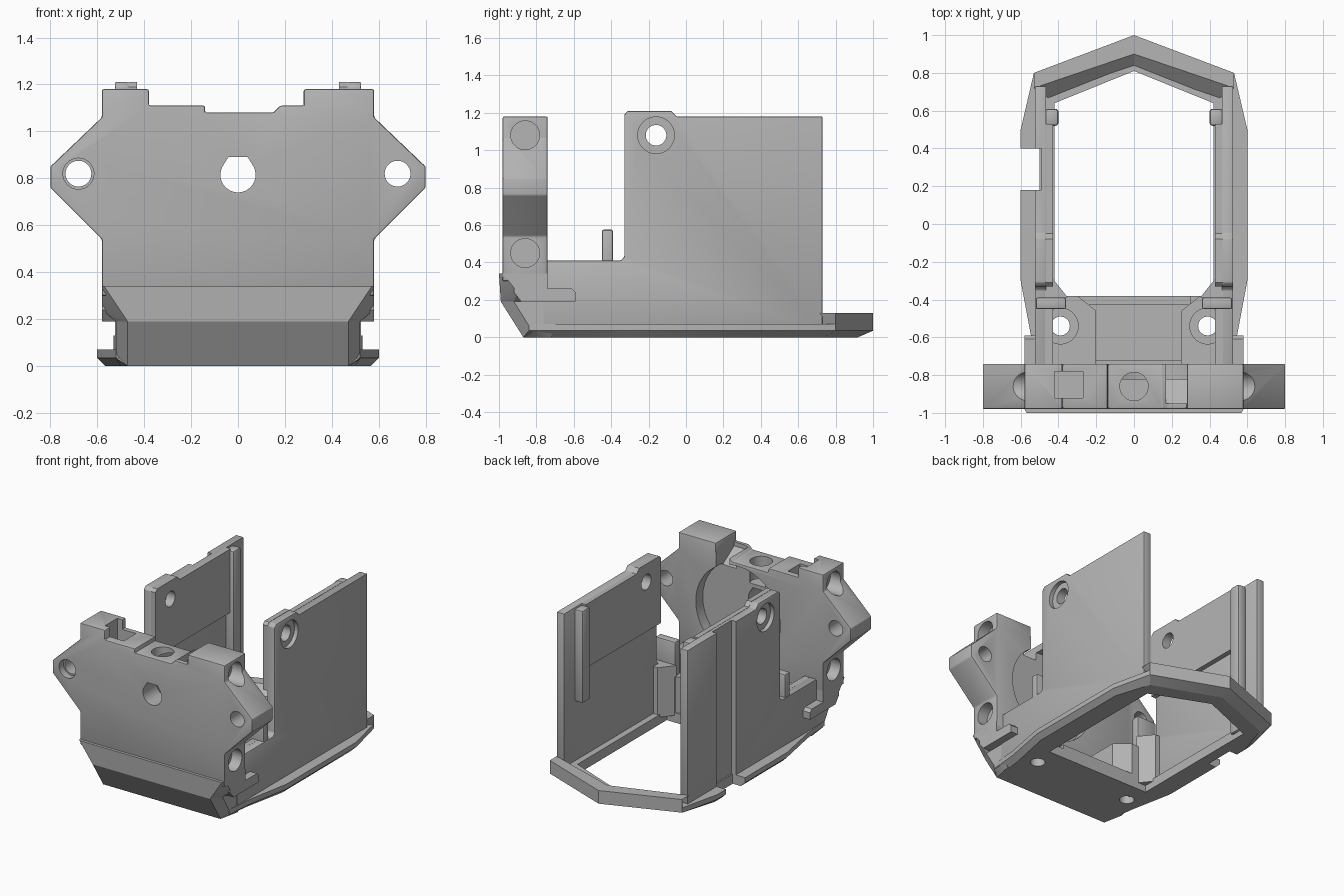
import bpy, bmesh
from math import cos, sin, radians, tau

cube = bpy.data.objects.get("Cube")
if cube:
    bpy.data.objects.remove(cube, do_unlink=True)

grey = bpy.data.materials.new("plain grey")
grey.use_nodes = True
grey.diffuse_color = (0.46, 0.46, 0.46, 1)
grey.node_tree.nodes["Principled BSDF"].inputs["Base Color"].default_value = (0.46, 0.46, 0.46, 1)
parts = []


def finish(name, bm):
    bmesh.ops.recalc_face_normals(bm, faces=bm.faces)
    mesh = bpy.data.meshes.new(name)
    bm.to_mesh(mesh)
    bm.free()
    mesh.materials.append(grey)
    obj = bpy.data.objects.new(name, mesh)
    bpy.context.collection.objects.link(obj)
    parts.append(obj)
    return obj


def loft(name, rings):
    """Solid skinned between 3D rings of equal length."""
    bm = bmesh.new()
    loops = [[bm.verts.new(p) for p in ring] for ring in rings]
    for a, b in zip(loops, loops[1:]):
        for i in range(len(a)):
            j = (i + 1) % len(a)
            bm.faces.new((a[i], a[j], b[j], b[i]))
    bm.faces.new(loops[0])
    bm.faces.new(loops[-1])
    return finish(name, bm)


def prism(name, pts, axis, a, b):
    """Extrude a 2D outline along an axis from a to b."""
    put = {"x": lambda u, v, t: (t, u, v),
           "y": lambda u, v, t: (u, t, v),
           "z": lambda u, v, t: (u, v, t)}[axis]
    return loft(name, [[put(u, v, t) for u, v in pts] for t in (a, b)])


def box(name, x0, x1, y0, y1, z0, z1):
    return prism(name, [(x0, y0), (x1, y0), (x1, y1), (x0, y1)], "z", z0, z1)


def cyl(axis, u, v, r, a, b):
    return prism("bore", [(u + r * cos(tau * i / 40), v + r * sin(tau * i / 40))
                          for i in range(40)], axis, a, b)


def hull(name, pts):
    """Convex solid mirrored across x."""
    bm = bmesh.new()
    for x, y, z in pts:
        bm.verts.new((x, y, z))
        bm.verts.new((-x, y, z))
    bmesh.ops.convex_hull(bm, input=bm.verts)
    return finish(name, bm)


def cut(obj, cutters, bevel=0):
    """Soften edges, subtract the cutters, then discard them."""
    if bevel:
        m = obj.modifiers.new("soften", "BEVEL")
        m.width, m.segments, m.limit_method = bevel, 2, "ANGLE"
    for c in cutters:
        m = obj.modifiers.new("cut", "BOOLEAN")
        m.object, m.operation, m.solver = c, "DIFFERENCE", "EXACT"
    dg = bpy.context.evaluated_depsgraph_get()
    mesh = bpy.data.meshes.new_from_object(obj.evaluated_get(dg))
    obj.modifiers.clear()
    obj.data = mesh
    for c in cutters:
        parts.remove(c)
        bpy.data.objects.remove(c, do_unlink=True)


def mirrored(half):
    """Close a half outline that starts on the centre line."""
    return half + [(-x, y) for x, y in reversed(half) if x > 0]


# Base frame with chamfered underside and pointed rear
foot = mirrored([(0, .92), (.48, .74), (.565, .48), (.565, -.3), (.5, -.62), (.47, -.87)])
rim = mirrored([(0, 1), (.53, .8), (.6, .5), (.6, -.3), (.54, -.62), (.52, -.84)])
frame = loft("base_frame", [[(x, y, z) for x, y in o]
                            for o, z in ((foot, 0), (rim, .035), (rim, .07))])
opening = mirrored([(0, .81), (.42, .64), (.42, -.38)])
cut(frame, [prism("opening", opening, "z", -.1, .2),
            box("notch", -.8, -.5, .18, .4, -.1, .2),
            cyl("z", .39, -.54, .05, -.1, .2), cyl("z", -.39, -.54, .05, -.1, .2)])

# Raised rear chevron, sloping inward
outer = [(-.53, .8), (0, 1), (.53, .8)]
loft("rear_chevron", [
    [(x, y, .05) for x, y in outer] + [(.43, .65, .05), (0, .82, .05), (-.43, .65, .05)],
    [(x, y, .13) for x, y in outer] + [(.53, .72, .13), (0, .9, .13), (-.53, .72, .13)]])

# Chamfered nose under the front plate
hull("nose_lower", [(.47, -.87, 0), (.5, -.72, 0), (.52, -.82, .03), (.52, -.72, .03),
                    (.47, -.99, .19), (.52, -.92, .19), (.52, -.72, .19)])
hull("nose_upper", [(.47, -.99, .19), (.52, -.92, .19), (.52, -.74, .19), (.58, -.9, .24),
                    (.58, -.74, .24), (.57, -1, .34), (.58, -.98, .34), (.58, -.74, .34)])

# Front plate with side ears and stepped top
plate = prism("front_plate", [
    (-.58, .3), (.58, .3), (.58, .54), (.8, .76), (.8, .85), (.58, 1.06), (.58, 1.18),
    (.28, 1.18), (.28, 1.11), (.18, 1.11), (.15, 1.08), (-.14, 1.08), (-.14, 1.11),
    (-.38, 1.11), (-.38, 1.18), (-.58, 1.18), (-.58, 1.06), (-.8, .85), (-.8, .76),
    (-.58, .54)], "y", -.98, -.74)
sight = [(.075 * cos(radians(a)), .815 + .075 * sin(radians(a))) for a in range(150, 391, 12)]
sight += [(.04, .892), (-.04, .892)]
cutters = [prism("sight", sight, "y", -1.1, -.6),
           cyl("y", .1, .72, .34, -.82, -.6),
           cyl("z", 0, -.86, .075, .92, 1.3),
           cyl("y", -.68, .82, .066, -1.1, -.93),
           box("pocket", -.42, -.27, -.92, -.78, .92, 1.3),
           prism("sloped_gap", [(-.95, 1.3), (-.95, 1.08), (-.7, .92), (-.7, 1.3)], "x", .17, .28)]
for s in (-1, 1):
    cutters.append(cyl("y", s * .68, .82, .055, -1.1, -.6))
    for z in (.45, 1.08):
        cutters.append(cyl("x", -.86, z, .077, s * .5, s * .95))
cut(plate, cutters, .008)

# Shared side outline: tall wall, screw boss on top, low front section
side = [(-.76, .04), (.73, .04), (.73, 1.18), (-.05, 1.18), (-.08, 1.21), (-.31, 1.21),
        (-.33, 1.19), (-.33, .43), (-.35, .41), (-.76, .41)]
upper = [(-.33, .72), (.53, .72), (.53, 1.18), (-.05, 1.18), (-.08, 1.21), (-.31, 1.21),
         (-.33, 1.19)]

for s, tag in ((1, "left"), (-1, "right")):
    # Outer wall and its thicker upper lining
    wall = prism(tag + "_wall", side, "x", s * .465, s * .525)
    holes = [cyl("x", -.16, 1.08, .055, s * .3, s * .7),
             cyl("x", -.16, 1.08, .098, s * .495, s * .7)]
    if s < 0:
        holes.append(box("groove", -.7, -.49, .18, .4, -.1, 1.4))
    cut(wall, holes, .006)
    lining = prism(tag + "_wall_lining", upper, "x", s * .43, s * .467)
    cut(lining, [cyl("x", -.16, 1.08, .055, s * .3, s * .7)])
    # Rear guide rib
    rib = box(tag + "_guide_rib", *sorted((s * .4, s * .47)), .52, .61,
              .5 if s > 0 else .04, 1.17)
    cut(rib, [], .015)
    # Low inner rail, upright tab and corner brace
    box(tag + "_low_rail", *sorted((s * .43, s * .47)), -.76, -.33, .05, .41)
    tab = box(tag + "_tab", *sorted((s * .36, s * .52)), -.45, -.39, .3, .575)
    cut(tab, [], .01)
    prism(tag + "_corner_brace", [(s * .35, -.39), (s * .48, -.39), (s * .48, -.29),
                                  (s * .43, -.29)], "z", .05, .41)
    # Screw seat inside the front
    inner = .25 if s > 0 else .2
    seat = prism(tag + "_screw_seat", [(s * inner, -.76), (s * .5, -.76), (s * .5, -.38),
                                       (s * (inner + .1), -.38), (s * inner, -.46)],
                 "z", .05, .33)
    cut(seat, [cyl("z", s * .39, -.54, .05, 0, .5), cyl("z", s * .39, -.54, .095, .3, .5)])
    # Side wing beside the nose
    prism(tag + "_wing", [(-.92, .24), (-.88, .19), (-.59, .19), (-.59, .24), (-.61, .26),
                          (-.92, .26)], "x", s * .5, s * .58)

# Lip at the rear edge of the floor panel
box("floor_lip", -.3, .3, -.43, -.38, .05, .1)

bpy.ops.object.select_all(action="DESELECT")
for obj in parts:
    obj.select_set(True)
bpy.context.view_layer.objects.active = parts[0]
bpy.ops.object.shade_smooth_by_angle(angle=radians(25))
